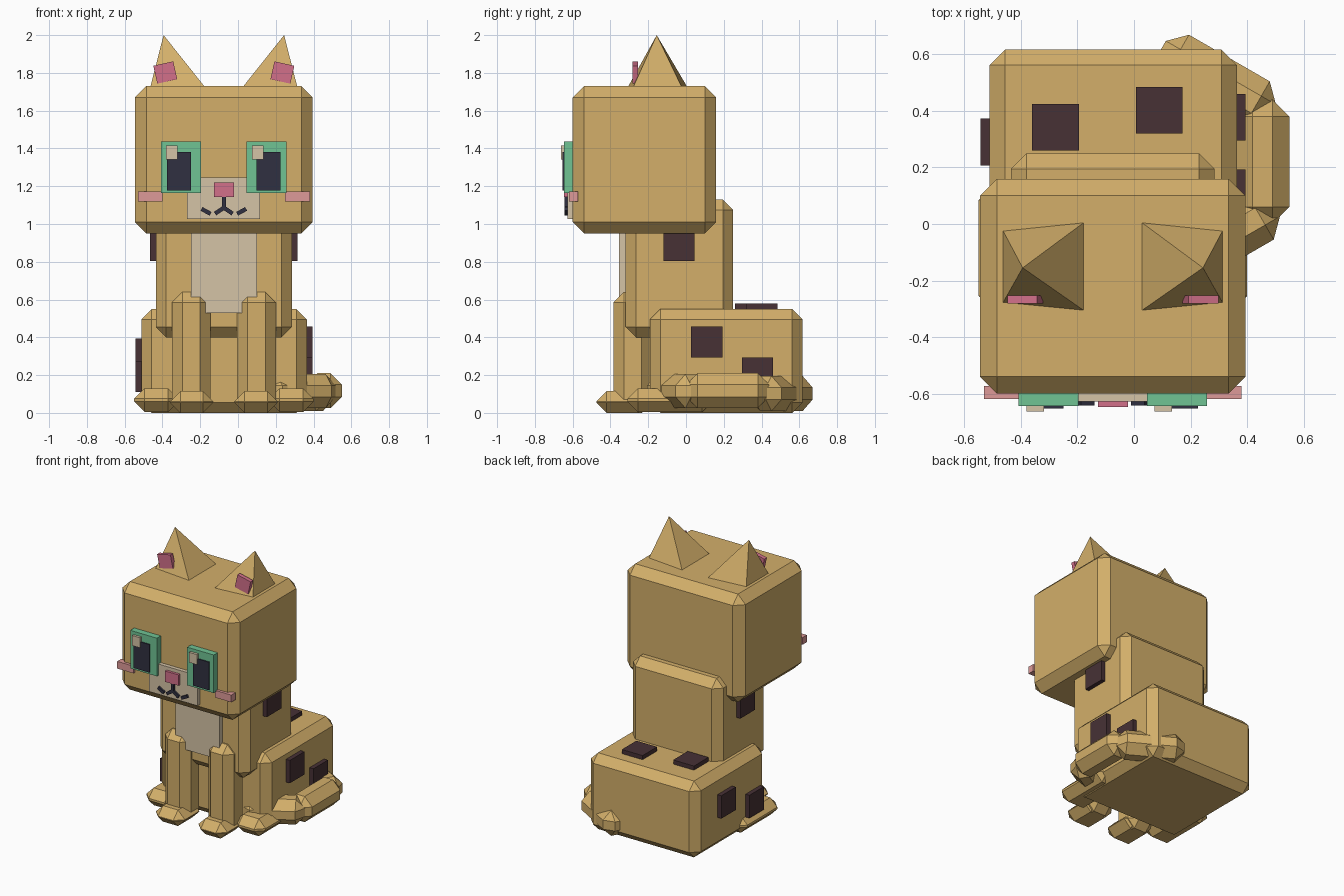
import bpy, bmesh, math
from mathutils import Matrix, Vector

if "Cube" in bpy.data.objects:
    bpy.data.objects.remove(bpy.data.objects["Cube"])

CX = -0.075  # mirror plane of the body; the tail shifts the model's centre


def material(name, r, g, b):
    def lin(c):
        c /= 255
        return c / 12.92 if c <= 0.04045 else ((c + 0.055) / 1.055) ** 2.4
    m = bpy.data.materials.new(name)
    m.diffuse_color = (lin(r), lin(g), lin(b), 1)
    m.use_nodes = True
    m.node_tree.nodes["Principled BSDF"].inputs["Base Color"].default_value = m.diffuse_color
    return m


TAN = material("tan_fur", 211, 175, 106)
CREAM = material("cream_fur", 213, 195, 166)
BROWN = material("dark_brown_patch", 71, 49, 53)
GREEN = material("green_iris", 112, 195, 148)
INK = material("ink", 48, 48, 65)
PINK = material("pink", 210, 112, 138)
BLUSH = material("blush_pink", 222, 154, 152)


def finish(name, bm, mat):
    bmesh.ops.recalc_face_normals(bm, faces=bm.faces)
    me = bpy.data.meshes.new(name)
    bm.to_mesh(me)
    bm.free()
    me.materials.append(mat)
    ob = bpy.data.objects.new(name, me)
    bpy.context.collection.objects.link(ob)
    return ob


def box(name, mat, x, y, z, chamfer=0.0, ry=0.0, rz=0.0):
    """Box from (min, max) ranges, optionally chamfered and turned about its centre."""
    bm = bmesh.new()
    bmesh.ops.create_cube(bm, size=1)
    bmesh.ops.scale(bm, vec=[r[1] - r[0] for r in (x, y, z)], verts=bm.verts)
    if chamfer:
        bmesh.ops.bevel(bm, geom=bm.edges[:], offset=chamfer, segments=1,
                        profile=0.5, affect='EDGES')
    turn = Matrix.Rotation(rz, 4, 'Z') @ Matrix.Rotation(ry, 4, 'Y')
    mid = Vector([sum(r) / 2 for r in (x, y, z)])
    bm.transform(Matrix.Translation(mid) @ turn)
    return finish(name, bm, mat)


def around(c, size):
    return (c - size / 2, c + size / 2)


# Main masses
box("head", TAN, (-0.545, 0.395), (-0.60, 0.16), (0.95, 1.73), 0.06)
box("torso", TAN, (-0.435, 0.285), (-0.32, 0.25), (0.40, 1.13), 0.055)
box("haunches", TAN, (-0.512, 0.364), (-0.19, 0.617), (0.0, 0.55), 0.055)
box("chest_bib", CREAM, (-0.25, 0.10), (-0.355, -0.30), (0.53, 1.0))

# Tail: three chamfered blocks curling round the right side
box("tail_base", TAN, around(0.29, 0.45), around(0.505, 0.19), (0.01, 0.195), 0.06, rz=-math.pi / 6)
box("tail_middle", TAN, (0.36, 0.55), (0.0, 0.44), (0.025, 0.21), 0.06)
box("tail_tip", TAN, around(0.317, 0.42), around(-0.048, 0.19), (0.025, 0.205), 0.06, rz=math.pi / 6)

# Mirrored parts
for side, s in (("left", -1), ("right", 1)):
    def sx(a, b):
        return tuple(sorted((CX + s * a, CX + s * b)))

    box(f"front_leg_{side}", TAN, sx(0.07, 0.275), (-0.384, -0.18), (0.0, 0.64), 0.055)
    box(f"front_paw_{side}", TAN, sx(0.055, 0.285), (-0.475, -0.20), (0.0, 0.115), 0.055)
    box(f"back_paw_{side}", TAN, sx(0.24, 0.475), (-0.31, 0.14), (0.005, 0.13), 0.055)

    # Ear: leaning four-sided pyramid, base sunk slightly into the head
    bm = bmesh.new()
    apex = Vector((CX + s * 0.319, -0.155, 2.0))
    base = [Vector((CX + s * x, y, 1.73)) for x, y in
            ((0.388, -0.025), (0.104, 0.004), (0.104, -0.305), (0.388, -0.277))]
    base = [bm.verts.new(apex + (p - apex) * 1.06) for p in base]
    tip = bm.verts.new(apex)
    bm.faces.new(base)
    for i in range(4):
        bm.faces.new((base[i], base[(i + 1) % 4], tip))
    finish(f"ear_{side}", bm, TAN)
    box(f"inner_ear_{side}", PINK, around(CX + s * 0.31, 0.108), (-0.282, -0.253),
        around(1.802, 0.097), ry=s * 0.22)

    # Face details
    box(f"iris_{side}", GREEN, sx(0.121, 0.333), (-0.645, -0.59), (1.163, 1.438))
    box(f"pupil_{side}", INK, sx(0.174, 0.301), (-0.653, -0.64), (1.178, 1.38))
    hx = -0.35 if s < 0 else 0.104
    box(f"eye_glint_{side}", CREAM, around(hx, 0.062), (-0.663, -0.64), (1.342, 1.415))
    box(f"cheek_{side}", BLUSH, sx(0.325, 0.455), (-0.62, -0.573), (1.12, 1.172))
    box(f"mouth_inner_{side}", INK, around(CX + s * 0.024, 0.054), (-0.642, -0.62),
        around(1.07, 0.022), ry=s * 0.6)
    box(f"mouth_outer_{side}", INK, around(CX + s * 0.094, 0.054), (-0.642, -0.62),
        around(1.067, 0.022), ry=-s * 0.5)

    # Shoulder patch
    box(f"shoulder_patch_{side}", BROWN, sx(0.34, 0.39), (-0.12, 0.045), (0.805, 0.97))

# Muzzle, nose and centre of the mouth
box("muzzle", CREAM, (-0.27, 0.117), (-0.628, -0.59), (1.027, 1.245))
box("nose", PINK, (-0.128, -0.022), (-0.647, -0.61), (1.142, 1.22))
box("mouth_centre", INK, around(CX, 0.022), (-0.642, -0.62), (1.075, 1.15))

# Square fur patches on the haunches
P = 0.165
for i, (y, z) in enumerate(((0.29, 0.312), (-0.03, 0.193))):
    box(f"left_patch_{i + 1}", BROWN, (-0.543, -0.48), around(y, P), around(z, P))
for i, (y, z) in enumerate(((0.11, 0.375), (0.378, 0.212))):
    box(f"right_patch_{i + 1}", BROWN, (0.33, 0.395), around(y, P), around(z, P))
for i, (x, y) in enumerate(((-0.278, 0.342), (0.09, 0.402))):
    box(f"back_patch_{i + 1}", BROWN, around(x, P), around(y, P), (0.52, 0.58))
